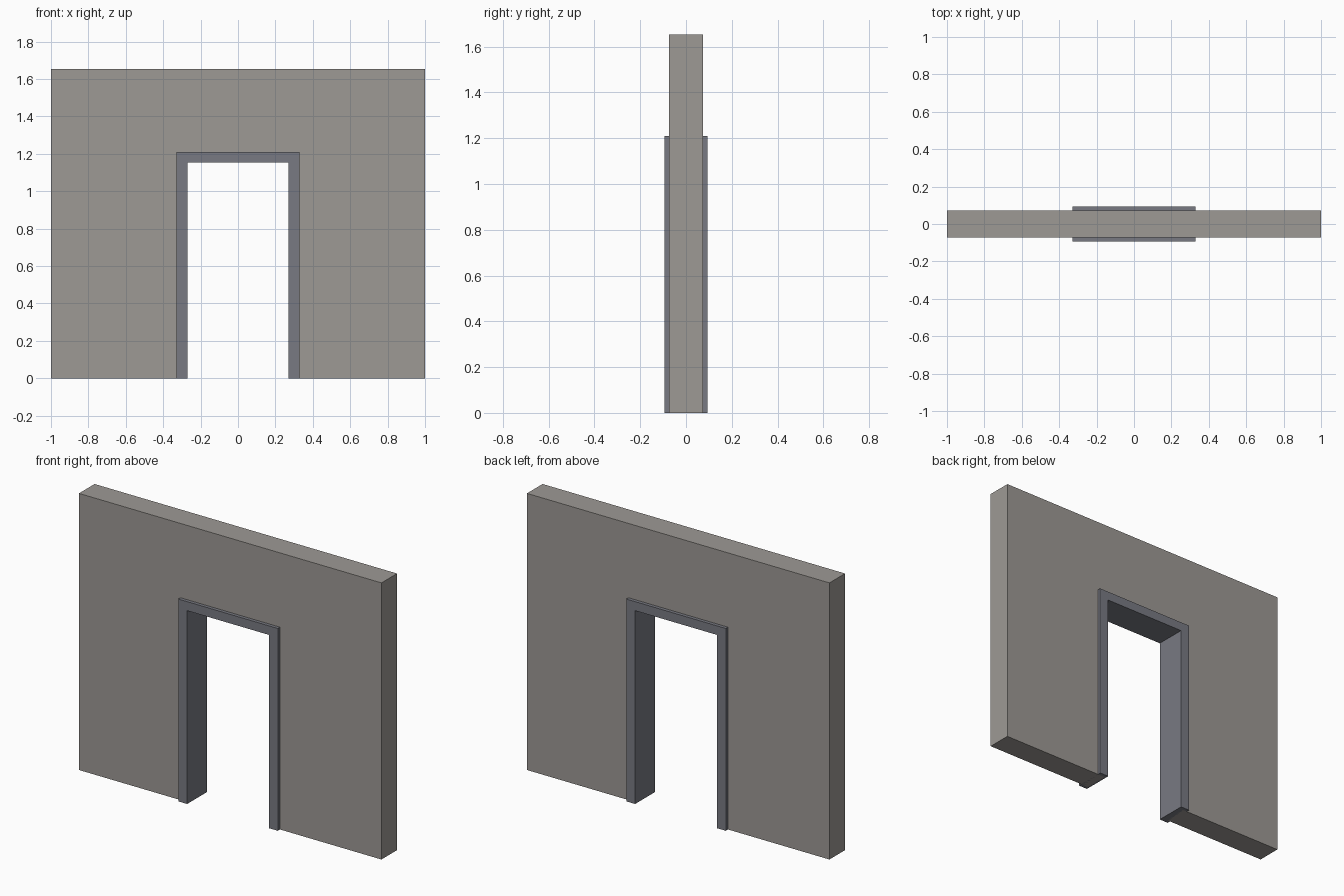
import bpy
import bmesh

if "Cube" in bpy.data.objects:
    bpy.data.objects.remove(bpy.data.objects["Cube"])


def material(name, rgb):
    mat = bpy.data.materials.new(name)
    mat.diffuse_color = (*rgb, 1)
    mat.use_nodes = True
    mat.node_tree.nodes["Principled BSDF"].inputs["Base Color"].default_value = mat.diffuse_color
    return mat


def arch(name, outer_x, outer_z, inner_x, inner_z, depth, mat):
    """Upside-down U profile in the xz plane, extruded through y."""
    half = [(inner_x, 0), (outer_x, 0), (outer_x, outer_z), ]
    profile = half + [(-x, z) for x, z in reversed(half)]
    profile += [(-inner_x, inner_z), (inner_x, inner_z)]
    bm = bmesh.new()
    face = bm.faces.new([bm.verts.new((x, -depth / 2, z)) for x, z in profile])
    ext = bmesh.ops.extrude_face_region(bm, geom=[face], use_keep_orig=True)
    verts = [g for g in ext["geom"] if isinstance(g, bmesh.types.BMVert)]
    bmesh.ops.translate(bm, verts=verts, vec=(0, depth, 0))
    bmesh.ops.recalc_face_normals(bm, faces=bm.faces)
    mesh = bpy.data.meshes.new(name)
    bm.to_mesh(mesh)
    bm.free()
    mesh.materials.append(mat)
    obj = bpy.data.objects.new(name, mesh)
    bpy.context.collection.objects.link(obj)
    return obj


# Wall with a doorway; its opening is tucked just behind the frame lining
arch("wall", 1.0, 1.653, 0.28, 1.165, 0.147,
     material("wall_plaster", (0.34, 0.32, 0.30)))

# Door frame, proud of the wall on both sides
arch("door_frame", 0.329, 1.209, 0.27, 1.155, 0.188,
     material("frame_metal", (0.19, 0.195, 0.225)))
